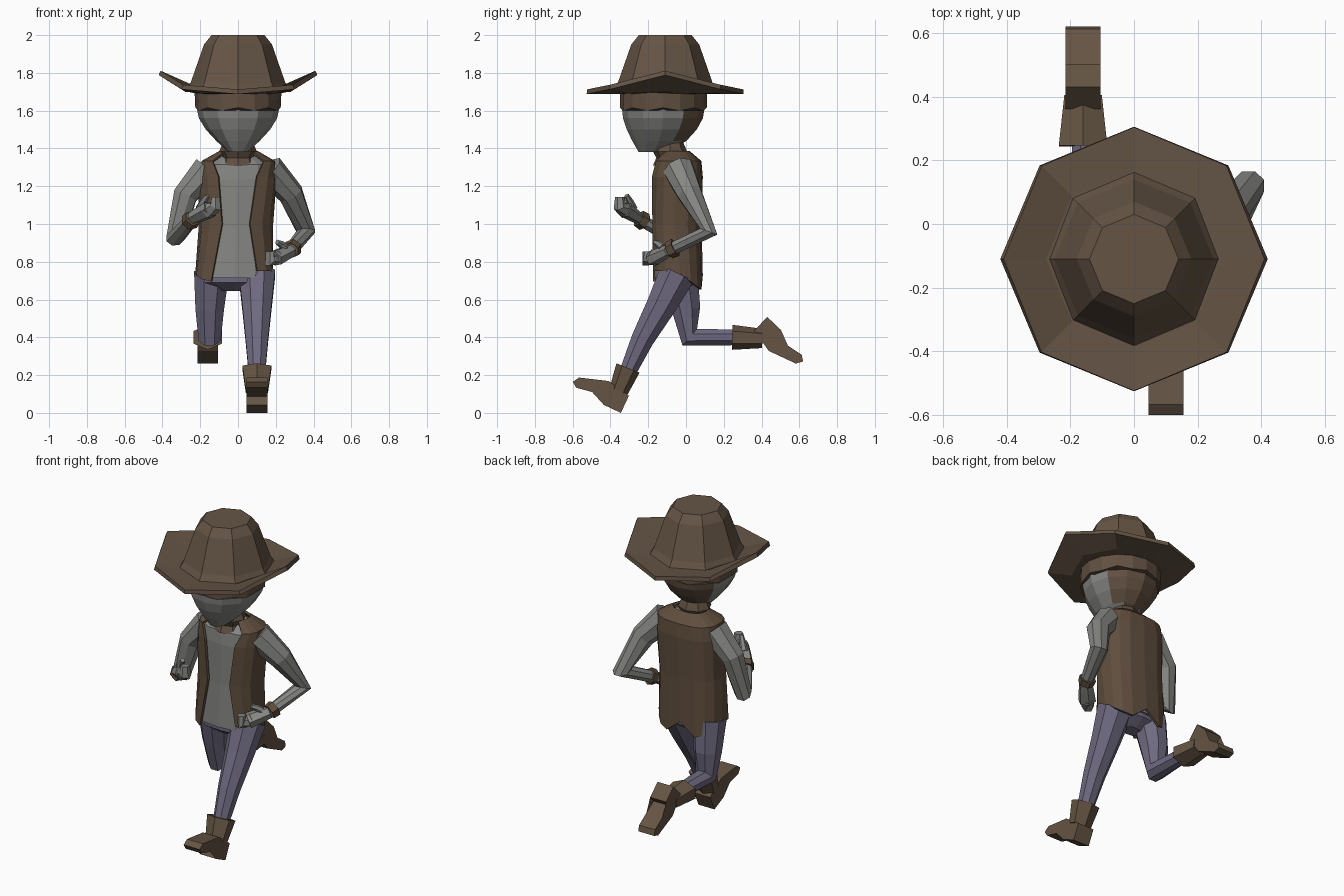
import bpy, bmesh
from math import sin, cos, pi, asin, copysign
from mathutils import Vector

if "Cube" in bpy.data.objects:
    bpy.data.objects.remove(bpy.data.objects["Cube"])


def material(name, red, green, blue):
    mat = bpy.data.materials.new(name)
    mat.use_nodes = True
    mat.diffuse_color = (red, green, blue, 1)
    mat.node_tree.nodes["Principled BSDF"].inputs["Base Color"].default_value = (red, green, blue, 1)
    return mat


HAT = material("hat_brown", .13, .09, .06)
HAIR = material("hair_brown", .12, .08, .053)
VEST = material("vest_brown", .115, .075, .047)
GREY = material("pale_grey", .24, .24, .23)
TROUSER = material("dusty_violet", .16, .145, .22)
BOOT = material("boot_brown", .13, .09, .057)


def finish(name, bm, *materials, thickness=0):
    bmesh.ops.recalc_face_normals(bm, faces=bm.faces)
    mesh = bpy.data.meshes.new(name)
    bm.to_mesh(mesh)
    bm.free()
    for mat in materials:
        mesh.materials.append(mat)
    part = bpy.data.objects.new(name, mesh)
    bpy.context.collection.objects.link(part)
    if thickness:
        solid = part.modifiers.new("thickness", "SOLIDIFY")
        solid.thickness = thickness
        solid.offset = 0


def loft(rings, closed=True, caps=True):
    """Skin a list of equal-length point rings."""
    bm = bmesh.new()
    rows = [[bm.verts.new(point) for point in ring] for ring in rings]
    count = len(rows[0])
    for low, high in zip(rows, rows[1:]):
        for i in range(count if closed else count - 1):
            j = (i + 1) % count
            bm.faces.new((low[i], low[j], high[j], high[i]))
    if caps:
        bm.faces.new(rows[0])
        bm.faces.new(rows[-1])
    return bm


def power(value, exponent):
    return copysign(abs(value) ** exponent, value)


def arc(cx, cy, z, rx, ry, angles, box=1):
    """Horizontal oval points; angle zero faces the front, a low box squares it off."""
    return [Vector((cx + rx * power(sin(a), box), cy - ry * power(cos(a), box), z)) for a in angles]


def oval(cx, cy, z, rx, ry, sides=12, box=1):
    return arc(cx, cy, z, rx, ry, [2 * pi * i / sides for i in range(sides)], box)


def limb(name, mat, start, end, *path, sides=6, flat=1):
    """Tube along a path whose radius changes evenly from start to end."""
    points = [Vector(p) for p in path]
    last = len(points) - 1
    rings = []
    for i, centre in enumerate(points):
        before = (centre - points[max(i - 1, 0)]).normalized()
        after = (points[min(i + 1, last)] - centre).normalized()
        along = (before + after).normalized()
        across = Vector((1, 0, 0))
        across = (across - along * across.dot(along)).normalized()
        other = along.cross(across) * flat
        radius = start + (end - start) * i / last
        angles = [2 * pi * (k + .5) / sides for k in range(sides)]
        rings.append([centre + radius * (across * cos(a) + other * sin(a)) for a in angles])
    finish(name, loft(rings), mat)


# Hat: octagonal brim turned up at the sides, tapered crown
HAT_Y = -.11


def brim_ring(radius, lift):
    ring = oval(0, HAT_Y, 1.7, radius, radius, 8)
    for point in ring:
        point.z += lift * (point.x / radius) ** 4
    return ring


finish("hat_brim", loft([brim_ring(.2, 0), brim_ring(.28, .015), brim_ring(.415, .1)], caps=False),
       HAT, thickness=.025)
crown = ((1.7, .28), (1.75, .25), (1.95, .18), (2, .14))
finish("hat_crown", loft([oval(0, HAT_Y, z, r, r, 8) for z, r in crown]), HAT)

# Head: narrow chin swelling to the temples; the face is the lower front, the rest hair
rings = []
for level in range(7):
    swell = sin(min(level / 4, 1) * pi / 2)
    front, back = -.25 - .09 * swell, -.1 + .2 * swell ** .7
    rings.append(oval(0, (front + back) / 2, 1.38 + .06 * level, .05 + .17 * swell, (back - front) / 2))
bm = loft(rings)
for face in bm.faces:
    middle = face.calc_center_median()
    face.material_index = int(middle.y > -.06 or middle.z > 1.62)
finish("head", bm, GREY, HAIR)

fringe = oval(0, -.12, 1.6, .226, .23, 16)
for point in fringe[::2]:
    point.z += .016
finish("hair_cap", loft([fringe, oval(0, -.12, 1.7, .23, .23, 16)]), HAIR)
scarf = ((1.31, .1), (1.35, .08), (1.385, .1), (1.45, .07))
finish("neck_scarf", loft([oval(0, -.085, z, r, r * .9, 8) for z, r in scarf]), HAIR)

# Shirt and open vest share torso levels: height, half width, share left open in front
TORSO = ((.73, .2, .6), (1, .19, .38), (1.25, .2, .5), (1.33, .19, .7), (1.38, .1, .7))
TORSO_Y = -.05
BOX = .75
STEPS = 14


def torso_axis(z):
    return (z - 1.3) * .035


finish("shirt", loft([oval(torso_axis(z), TORSO_Y, z - .015, w - .015, w * .66 - .015, box=BOX)
                      for z, w, _ in TORSO]), GREY)

rings = []
for z, width, gap in TORSO:
    edge = asin(gap ** (1 / BOX))
    angles = [edge + (2 * pi - 2 * edge) * i / STEPS for i in range(STEPS + 1)]
    rings.append(arc(torso_axis(z), TORSO_Y, z, width, width * .66, angles, BOX))
# The hem dips behind and at the right front corner, with a slit at the back
for point in rings[0]:
    forward = (TORSO_Y - point.y) / .13
    point.z += .02 + .1 * min(forward, 0)
    if point.x < 0:
        point.z -= .06 * max(forward, 0)
rings[0][STEPS // 2].z += .08
finish("vest", loft(rings, closed=False, caps=False), VEST, thickness=.014)

# Hips and legs
hips = ((.645, .07), (.69, .175), (.78, .18))
finish("hips", loft([oval(-.02, TORSO_Y, z, w, w * .6, box=BOX) for z, w in hips]), TROUSER)
limb("left_leg", TROUSER, .105, .045, (.1, -.045, .74), (.1, -.13, .57), (.1, -.23, .39), (.1, -.32, .19),
     sides=8)
limb("right_leg", TROUSER, .1, .045, (-.14, -.03, .74), (-.15, 0, .55), (-.15, .02, .4), (-.15, .28, .4),
     sides=8)

# Boots: side profile in tenths, from the back of the heel towards the toe
PROFILE = ((0, 0), (1, 0), (1, .5), (2.7, .2), (3, .4), (2.8, .75), (1.3, 1.25), (0, 1))


def boot(side, x, heel, pitch, shaft_top):
    forward = Vector((0, -cos(pitch), sin(pitch))) / 10
    up = Vector((0, sin(pitch), cos(pitch))) / 10
    origin = Vector((x, *heel))
    outline = [origin + forward * a + up * b for a, b in PROFILE]
    half = Vector((.055, 0, 0))
    bm = loft([[p - half for p in outline], [p + half for p in outline]])
    bmesh.ops.triangulate(bm, faces=[f for f in bm.faces if len(f.verts) > 4])
    finish(side + "_boot_foot", bm, BOOT)
    limb(side + "_boot_shaft", BOOT, .088, .068, (x, *shaft_top), origin + forward * .6 + up, flat=.75)


boot("left", .1, (-.345, 0), .44, (-.307, .238))
boot("right", -.16, (.43, .508), 3.9, (.245, .4))


# Arms with wrist bands, fists and thumbs
def arm(side, inward, shoulder, biceps, elbow, wrist):
    limb(side + "_arm", GREY, .085, .036, shoulder, biceps, elbow, wrist, sides=8)
    wrist = Vector(wrist)
    reach = (wrist - Vector(elbow)).normalized()
    limb(side + "_wrist_band", VEST, .05, .046, wrist - reach * .04, wrist)
    reach = (reach + Vector((inward / 2, 0, 0))).normalized()
    up = Vector((0, 0, .05))
    knuckles = wrist + reach * .13
    limb(side + "_palm", GREY, .04, .052, wrist, wrist + reach * .05, knuckles, flat=.8)
    limb(side + "_fingers", GREY, .045, .025, knuckles - reach * .02, knuckles + reach * .04,
         knuckles + reach * .04 + up)
    thumb = wrist + reach * .05 + up * .6
    limb(side + "_thumb", GREY, .024, .014, thumb, thumb + reach * .03 + up * .6, thumb + reach * .06 + up)


arm("left", -1, (.16, -.04, 1.29), (.28, .02, 1.16), (.36, .12, .96), (.28, -.09, .86))
arm("right", 1, (-.16, -.05, 1.29), (-.28, -.06, 1.15), (-.33, -.09, .93), (-.24, -.25, 1.03))
